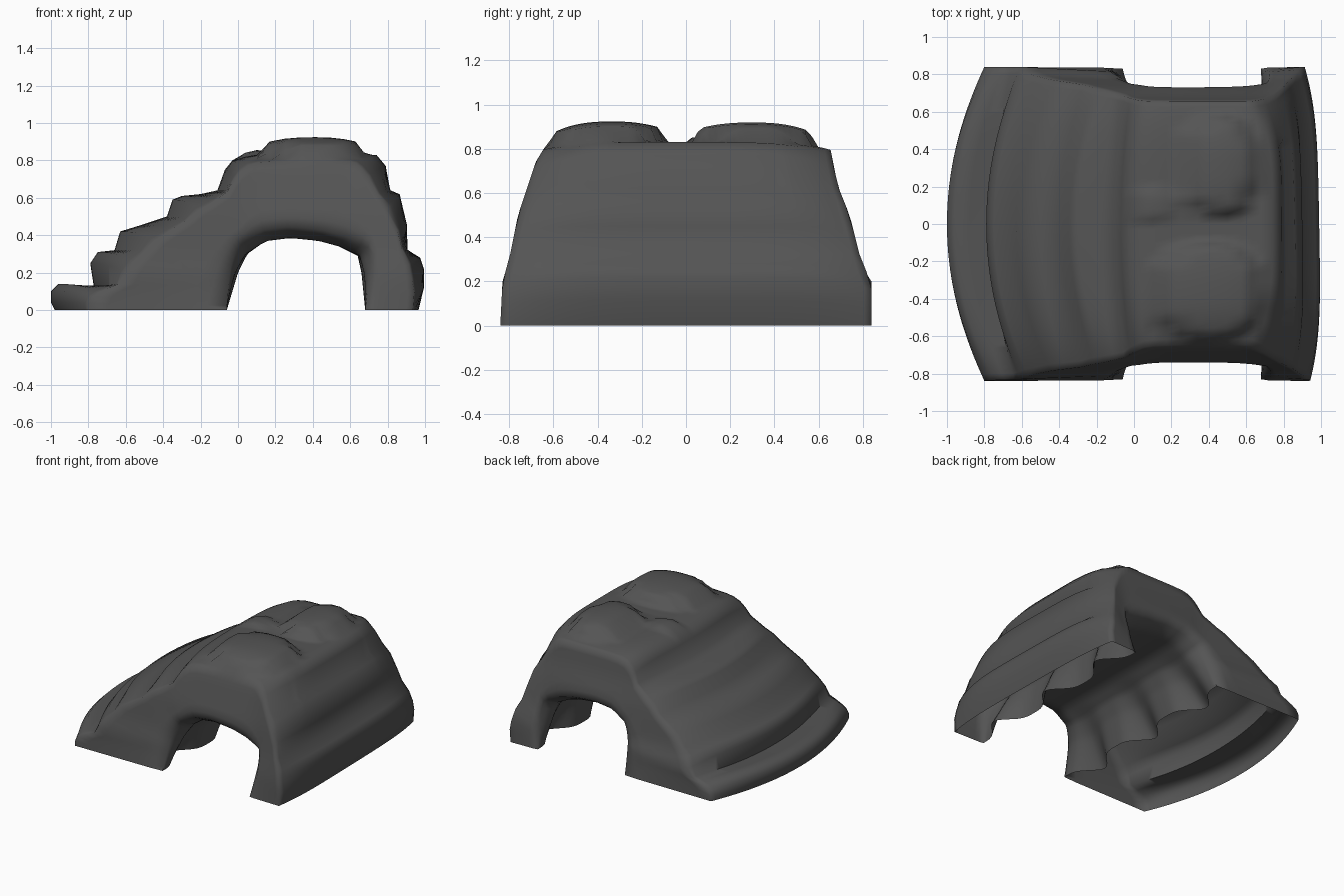
import bpy
import bmesh
import math

cube = bpy.data.objects.get("Cube")
if cube:
    bpy.data.objects.remove(cube, do_unlink=True)

STATIONS = 48      # divisions along the depth
END_ROWS = 6       # rows between the outer edge and the tunnel mouth

# Terraced outer profile: x, z and how far x moves inwards at the ends
STAIRS = [(-.98, 0, .18), (-1, .04, .2), (-1, .1, .2), (-.96, .14, .2), (-.88, .13, .19), (-.77, .12, .16),
          (-.79, .25, .17), (-.75, .31, .17), (-.66, .32, .15), (-.63, .42, .16), (-.5, .46, .13),
          (-.38, .5, .13), (-.35, .59, .14), (-.3, .61, .13), (-.2, .62, .1), (-.11, .64, .08),
          (-.07, .75, .05), (-.03, .8, .03)]
CROWN = [(.04, .82, 0), (.1, .83, 0), (.17, .83, 0), (.25, .83, 0), (.34, .83, 0), (.42, .83, 0),
         (.5, .83, 0), (.57, .83, 0), (.63, .83, -.02), (.68, .83, -.05), (.74, .83, -.1)]
CLIFF = [(.79, .77, -.1), (.81, .64, -.06), (.86, .62, -.06), (.9, .45, -.05), (.9, .32, -.05),
         (.97, .28, -.06), (.99, .22, -.06), (.99, .12, -.06), (.96, 0, -.04)]

# Half depth against height, for the front and the back
FRONT = [(0, .84), (.2, .83), (.3, .8), (.5, .76), (.74, .68), (.84, .62), (1, .58)]
BACK = [(0, .84), (.22, .84), (.26, .8), (.5, .74), (.65, .68), (.82, .65), (1, .6)]

# Tunnel outline, split to match the three outer parts
LEFT_WALL = [(-.06, 0), (-.03, .1), (.0, .2), (.05, .3), (.12, .35)]
ROOF = [(.16, .37), (.28, .385), (.43, .37), (.54, .34)]
RIGHT_WALL = [(.58, .32), (.64, .29), (.66, .2), (.67, .1), (.68, 0)]


def lookup(table, z):
    for (a, u), (b, v) in zip(table, table[1:]):
        if z <= b:
            return u + (v - u) * max(0, z - a) / (b - a)
    return table[-1][1]


def mix(a, b, t):
    return [u + (v - u) * t for u, v in zip(a, b)]


def resample(points, count):
    out = []
    for i in range(count):
        t = i / (count - 1) * (len(points) - 1)
        k = min(int(t), len(points) - 2)
        out.append(mix(points[k], points[k + 1], t - k))
    return out


def smoothed(points, i):
    # Local average of the profile, used where the terraces weather away
    reach = min(2, i, len(points) - 1 - i)
    near = points[i - reach:i + reach + 1]
    return [sum(values) / len(near) for values in zip(*near)]


def depth(z, s):
    return s * lookup(FRONT if s < 0 else BACK, z)


def mound(x, y, cx, cy, rx, ry, height):
    inside = max(0, 1 - abs((x - cx) / rx) ** 2.5 - abs((y - cy) / ry) ** 2.5)
    return height * (.6 * min(1, 4 * inside) + .4 * inside)


def outer_point(p, worn, s):
    x, z, shift = mix(p, worn, .7 * s ** 4)
    x += shift * abs(s) ** (2 if x < 0 else 4)
    if x > .8:
        x -= .015 * s
    z -= .035 * s ** 6 * min(1, z / .2)
    y = depth(z, s)
    if z > .78:
        z += max(mound(x, y, .4, -.36, .28, .27, .095),
                 mound(x, y, .47, .31, .18, .28, .09),
                 mound(x, y, .1, .1, .09, .1, .025))
    return x, y, z


def tunnel_point(p, s):
    x, z = p
    side = -1 if x < .3 else 1
    # Hollows worn into the foot of each wall
    x += side * .14 * math.cos(1.5 * math.pi * s) ** 4 * max(0, 1 - z / .35)
    # Rounded flare at both mouths; the mouth is set back above the feet
    flare = .06 * max(0, (abs(s) - .8) / .2) ** 2 * min(1, z / .25)
    y = s * (.83 - .1 * min(1, z / .3))
    return x + flare * (x - .31) / .37, y, z + flare * z / .38


def end_row(a, b, t, s):
    x, y, z = mix(a, b, t)
    return x, (y + depth(z, s)) / 2, z


outer = STAIRS + CROWN + CLIFF
tunnel = (resample(LEFT_WALL, len(STAIRS)) + resample(ROOF, len(CROWN))
          + resample(RIGHT_WALL, len(CLIFF)))
steps = [2 * i / STATIONS - 1 for i in range(STATIONS + 1)]
fractions = [i / (END_ROWS + 1) for i in range(1, END_ROWS + 1)]

# Each column is a closed loop: outer skin, back wall, tunnel, front wall
bm = bmesh.new()
columns = []
for i, (p, q) in enumerate(zip(outer, tunnel)):
    worn = smoothed(outer, i)
    skin = [outer_point(p, worn, s) for s in steps]
    bore = [tunnel_point(q, s) for s in steps]
    back = [end_row(skin[-1], bore[-1], t, 1) for t in fractions]
    front = [end_row(skin[0], bore[0], t, -1) for t in reversed(fractions)]
    columns.append([bm.verts.new(c) for c in skin + back + bore[::-1] + front])

for a, b in zip(columns, columns[1:]):
    for i in range(len(a)):
        j = (i + 1) % len(a)
        bm.faces.new((a[i], b[i], b[j], a[j]))
bmesh.ops.recalc_face_normals(bm, faces=bm.faces[:])

mesh = bpy.data.meshes.new("rock_arch")
bm.to_mesh(mesh)
bm.free()
arch = bpy.data.objects.new("rock_arch", mesh)
bpy.context.collection.objects.link(arch)

# Dark grey stone
stone = bpy.data.materials.new("dark_grey_stone")
stone.use_nodes = True
colour = (.09, .09, .09, 1)
stone.diffuse_color = colour
stone.node_tree.nodes["Principled BSDF"].inputs["Base Color"].default_value = colour
mesh.materials.append(stone)

bpy.ops.object.select_all(action='DESELECT')
arch.select_set(True)
bpy.context.view_layer.objects.active = arch
bpy.ops.object.shade_smooth_by_angle(angle=math.radians(85))
